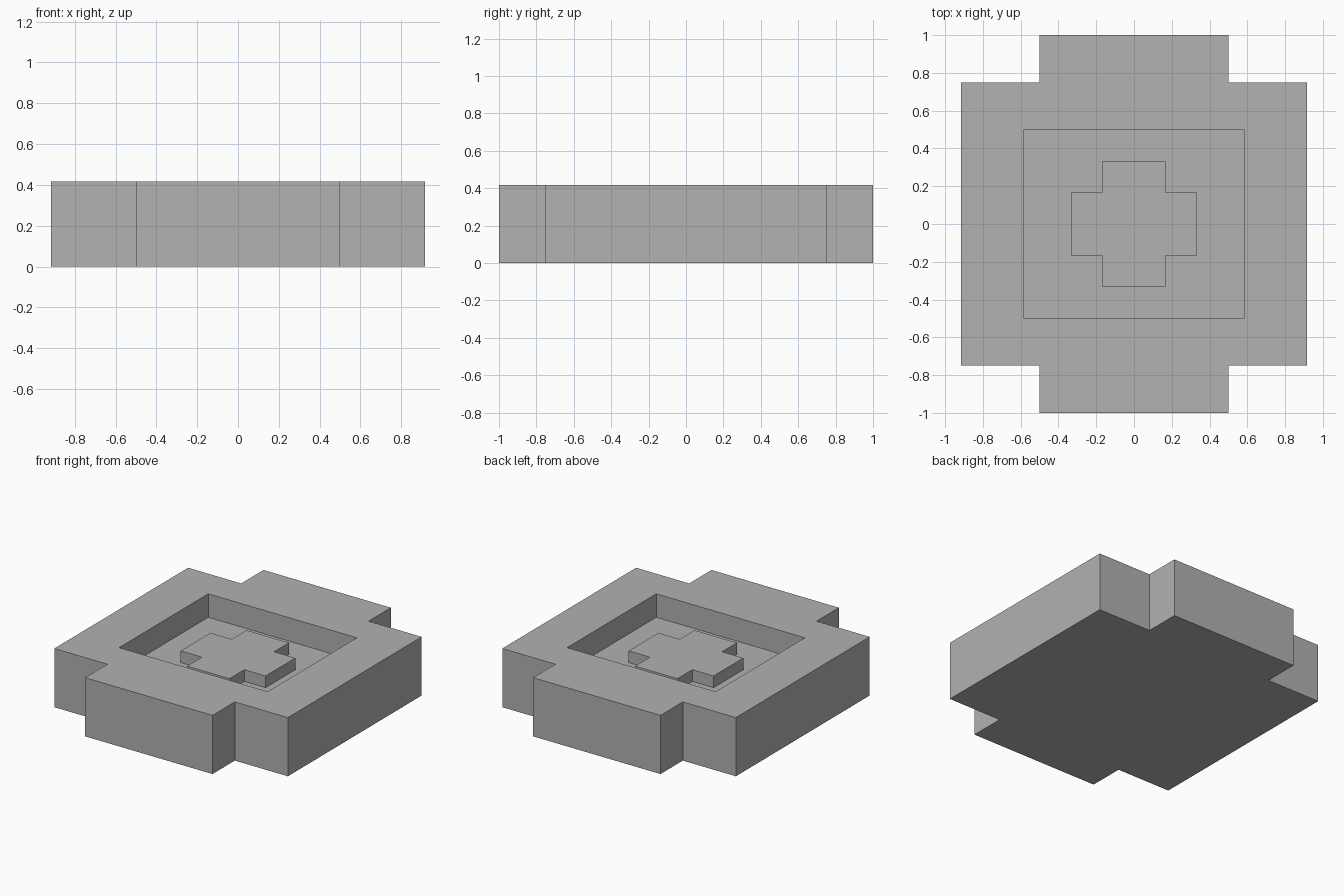
import bpy
import bmesh

U = 1 / 12  # design module

cube = bpy.data.objects.get("Cube")
if cube:
    bpy.data.objects.remove(cube, do_unlink=True)

# Single grey material
grey = bpy.data.materials.new("plain_grey")
grey.use_nodes = True
colour = (0.445, 0.445, 0.445, 1)
grey.diffuse_color = colour
grey.node_tree.nodes["Principled BSDF"].inputs["Base Color"].default_value = colour


def prism(name, outline, bottom, top):
    """Extrude a flat outline, given in modules, between two heights."""
    bm = bmesh.new()
    base = bm.faces.new([bm.verts.new((x * U, y * U, bottom * U)) for x, y in outline])
    side = bmesh.ops.extrude_face_region(bm, geom=[base], use_keep_orig=True)
    lifted = [v for v in side["geom"] if isinstance(v, bmesh.types.BMVert)]
    bmesh.ops.translate(bm, verts=lifted, vec=(0, 0, (top - bottom) * U))
    bmesh.ops.recalc_face_normals(bm, faces=bm.faces)
    mesh = bpy.data.meshes.new(name)
    bm.to_mesh(mesh)
    bm.free()
    mesh.materials.append(grey)
    obj = bpy.data.objects.new(name, mesh)
    bpy.context.collection.objects.link(obj)
    return obj


def cross(wide, long, notch_x, notch_y):
    """Outline of a rectangle with its four corners notched."""
    quarter = [(wide, notch_y), (notch_x, notch_y), (notch_x, long)]
    half = quarter + [(-x, y) for x, y in reversed(quarter)]
    return half + [(-x, -y) for x, y in half]


# Notched body with a rectangular recess
body = prism("body", cross(11, 12, 6, 9), 0, 5)
cutter = prism("recess_cutter", [(7, 6), (-7, 6), (-7, -6), (7, -6)], 3, 6)
cutter.hide_render = True
cut = body.modifiers.new("recess", "BOOLEAN")
cut.operation = "DIFFERENCE"
cut.solver = "EXACT"
cut.object = cutter
bpy.context.view_layer.objects.active = body
bpy.ops.object.modifier_apply(modifier=cut.name)
bpy.data.objects.remove(cutter, do_unlink=True)

# Raised cross on the recess floor
prism("raised_cross", cross(4, 4, 2, 2), 3, 4)
